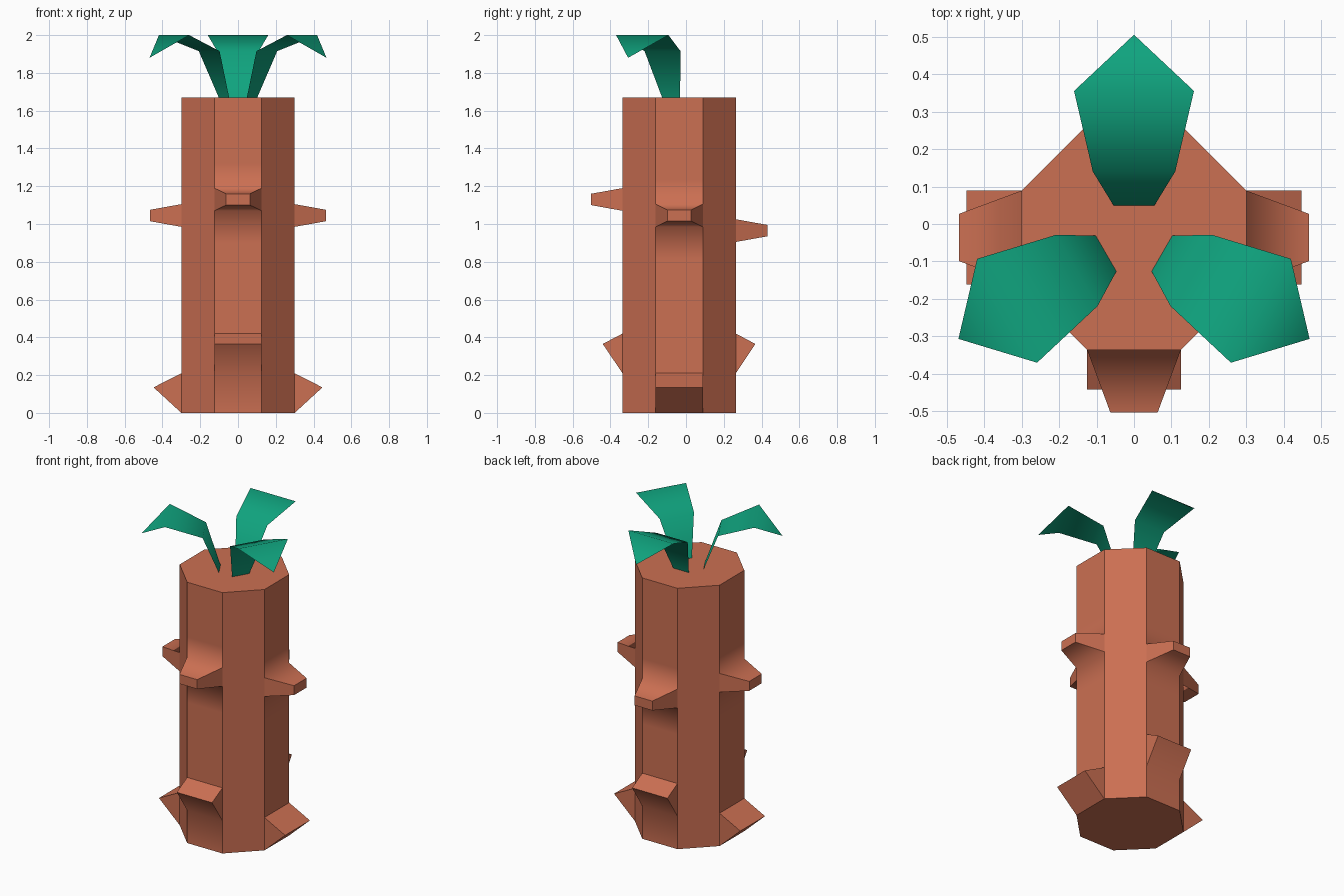
import bpy, bmesh, math
from mathutils import Matrix, Vector

if "Cube" in bpy.data.objects:
    bpy.data.objects.remove(bpy.data.objects["Cube"])

CY = -0.036          # trunk axis in y
TOP, APO, HW = 1.67, 0.30, 0.125


def material(name, rgb):
    m = bpy.data.materials.new(name)
    m.diffuse_color = (*rgb, 1)
    m.use_nodes = True
    m.node_tree.nodes["Principled BSDF"].inputs["Base Color"].default_value = m.diffuse_color
    return m


def finish(bm, name, mat):
    me = bpy.data.meshes.new(name)
    bm.to_mesh(me)
    bm.free()
    me.materials.append(mat)
    ob = bpy.data.objects.new(name, me)
    bpy.context.collection.objects.link(ob)
    return ob


bark = material("bark", (0.60, 0.16, 0.085))
green = material("leaf_green", (0.005, 0.37, 0.21))

# Trunk: octagon whose four main sides carry a stub branch and a wedge knot
# Per side: branch height, knot top, knot tip height, knot reach
sides = [(1.13, 0.42, 0.365, 0.105), (1.045, 0.21, 0.135, 0.147),
         (0.965, 0.42, 0.365, 0.103), (1.045, 0.21, 0.135, 0.147)]
bm = bmesh.new()
soft, columns = [], []
for k, (zb, zk, zt, reach) in enumerate(sides):
    # rows from top to bottom: height, distance out, half width
    rows = [(TOP, 0, HW), (zb + 0.19, 0, HW),
            (zb + 0.06, 0, HW), (zb + 0.03, 0.167, 0.063),
            (zb - 0.03, 0.167, 0.063), (zb - 0.06, 0, HW),
            (zb - 0.23, 0, HW),
            (zk, 0, HW), (zt, reach, HW), (zk - 0.21, 0, HW)]
    if zk > 0.3:
        rows.append((0, 0, HW))
    rot = Matrix.Translation((0, CY, 0)) @ Matrix.Rotation(k * math.pi / 2, 4, 'Z')
    L, R = [[bm.verts.new(rot @ Vector((s * w, -APO - o, z))) for z, o, w in rows]
            for s in (-1, 1)]
    for i in range(len(rows) - 1):
        bm.faces.new((L[i], L[i + 1], R[i + 1], R[i]))
    for col in (L, R):
        bm.faces.new(col[2:6])      # branch cheek
        bm.faces.new(col[7:10])     # knot cheek
    for i in (1, 2, 5, 6, 9):
        if i < len(rows) - 1:
            soft.append((L[i], R[i]))
    flat = [i for i, r in enumerate(rows) if r[1] == 0]
    columns.append(([L[i] for i in flat], [R[i] for i in flat]))

# Diagonal faces and end caps
for k in range(4):
    bm.faces.new(columns[k][1] + columns[(k + 1) % 4][0][::-1])
for end in (0, -1):
    bm.faces.new([col[end] for pair in columns for col in pair])
bmesh.ops.recalc_face_normals(bm, faces=bm.faces)

# Crisp edges, except where branches and knots blend into the bark
for f in bm.faces:
    f.smooth = True
for e in bm.edges:
    e.smooth = False
for a, b in soft:
    bm.edges.get((a, b)).smooth = True
finish(bm, "trunk", bark)

# Leaves: three thin arching blades around the axis
# rows: distance from axis, half width, height
blade = [(0.086, 0.055, TOP), (0.176, 0.11, 1.915), (0.391, 0.16, 2.0)]
for k, name in enumerate(("leaf_back", "leaf_left", "leaf_right")):
    rot = Matrix.Translation((0, CY, 0)) @ Matrix.Rotation(k * math.tau / 3, 4, 'Z')
    bm = bmesh.new()
    pts = [[bm.verts.new(rot @ Vector((s * w, r, z))) for s in (-1, 1)]
           for r, w, z in blade]
    for (a, b), (c, d) in zip(pts, pts[1:]):
        bm.faces.new((a, b, d, c))
    tip = bm.verts.new(rot @ Vector((0, 0.541, 1.88)))
    bm.faces.new((pts[-1][0], pts[-1][1], tip))
    for f in bm.faces:
        f.smooth = True
    finish(bm, name, green)
